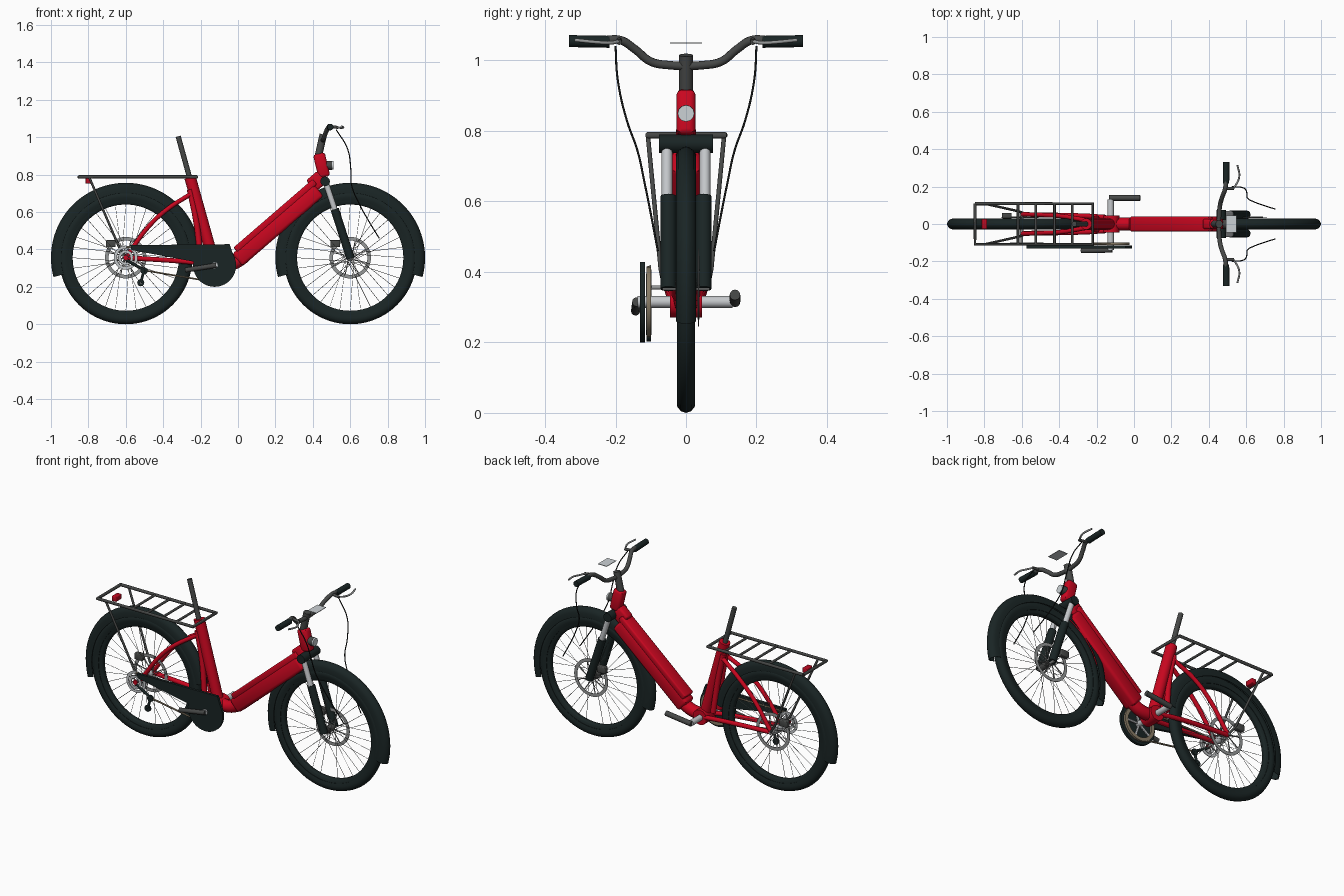
import bpy, bmesh, math
from math import cos, sin, pi, radians
from mathutils import Matrix

cube = bpy.data.objects.get("Cube")
if cube:
    bpy.data.objects.remove(cube, do_unlink=True)


def material(name, r, g, b):
    m = bpy.data.materials.new(name)
    m.use_nodes = True
    m.diffuse_color = (r, g, b, 1)
    m.node_tree.nodes["Principled BSDF"].inputs["Base Color"].default_value = (r, g, b, 1)
    return m


RED = material("frame red", .59, .002, .014)
RUBBER = material("dark rubber", .01, .018, .018)
GUN = material("gunmetal", .062, .065, .063)
BLACK = material("cable black", .008, .009, .009)
SILVER = material("silver", .56, .58, .6)
STEEL = material("spoke steel", .3, .31, .31)
BRONZE = material("chain bronze", .26, .21, .14)
LENS = material("lens grey", .6, .64, .66)
LAMP = material("tail lamp red", .5, .003, .015)
parts = []


def from_bm(name, bm, mat):
    bmesh.ops.recalc_face_normals(bm, faces=bm.faces)
    mesh = bpy.data.meshes.new(name)
    bm.to_mesh(mesh)
    bm.free()
    mesh.materials.append(mat)
    ob = bpy.data.objects.new(name, mesh)
    bpy.context.collection.objects.link(ob)
    parts.append(ob)
    return ob


def tubes(name, paths, r, mat, curved=False, res=4):
    """Round bars along one or more paths, joined in one mesh."""
    cu = bpy.data.curves.new(name, 'CURVE')
    cu.dimensions = '3D'
    cu.bevel_depth, cu.bevel_resolution = r, res
    cu.use_fill_caps = True
    cu.resolution_u = 6
    for path in paths:
        sp = cu.splines.new('BEZIER' if curved else 'POLY')
        pts = sp.bezier_points if curved else sp.points
        pts.add(len(path) - 1)
        for p, co in zip(pts, path):
            if curved:
                p.co = co
                p.handle_left_type = p.handle_right_type = 'AUTO'
            else:
                p.co = (*co, 1)
    tmp = bpy.data.objects.new(name + "_path", cu)
    bpy.context.collection.objects.link(tmp)
    bpy.context.view_layer.update()
    swept = tmp.evaluated_get(bpy.context.evaluated_depsgraph_get())
    bm = bmesh.new()
    bm.from_mesh(swept.to_mesh())
    swept.to_mesh_clear()
    bpy.data.objects.remove(tmp, do_unlink=True)
    bmesh.ops.remove_doubles(bm, verts=bm.verts, dist=.0001)
    for f in bm.faces:
        f.material_index = 0
    return from_bm(name, bm, mat)


def both(path):
    """A path and its mirror image across the centre plane."""
    return [path, [(x, -y, z) for x, y, z in path]]


def lathe(name, cx, cz, profile, mat, a0=0, a1=360, steps=64):
    """Sweep a closed (radius, y) profile about an axle along y."""
    bm = bmesh.new()
    full = a1 - a0 == 360
    rings = []
    for i in range(steps if full else steps + 1):
        a = radians(a0 + (a1 - a0) * i / steps)
        rings.append([bm.verts.new((cx + r * cos(a), y, cz + r * sin(a))) for r, y in profile])
    n = len(profile)
    for i in range(steps):
        p, q = rings[i], rings[(i + 1) % len(rings)]
        for j in range(n):
            k = (j + 1) % n
            bm.faces.new((p[j], p[k], q[k], q[j]))
    if not full:
        bm.faces.new(rings[0])
        bm.faces.new(rings[-1])
    return from_bm(name, bm, mat)


def ring(name, cx, cz, r0, r1, y, half, mat, steps=48):
    return lathe(name, cx, cz, [(r0, y - half), (r1, y - half), (r1, y + half), (r0, y + half)], mat, steps=steps)


def box(name, loc, size, mat, tilt=0, bevel=.004):
    bm = bmesh.new()
    bmesh.ops.create_cube(bm, size=1, matrix=Matrix.Diagonal((*size, 1)))
    if bevel:
        bmesh.ops.bevel(bm, geom=bm.edges[:], offset=bevel, segments=2, affect='EDGES', profile=.5)
    bm.transform(Matrix.Translation(loc) @ Matrix.Rotation(radians(-tilt), 4, 'Y'))
    return from_bm(name, bm, mat)


def arms(name, cx, cz, y, r0, r1, count, twist, r, mat):
    """Thin spokes between two radii of a disc."""
    paths = []
    for i in range(count):
        a = 2 * pi * i / count
        b = a + twist
        paths.append([(cx + r0 * cos(a), y, cz + r0 * sin(a)), (cx + r1 * cos(b), y, cz + r1 * sin(b))])
    tubes(name, paths, r, mat, res=1)


# Wheels, brakes and mudguards
AXLE = .356
tyre = [(.306, -.02), (.322, -.025), (.338, -.025), (.351, -.015), (.356, 0),
        (.351, .015), (.338, .025), (.322, .025), (.306, .02)]
rim = [(.284, -.01), (.29, -.016), (.31, -.018), (.31, .018), (.29, .016), (.284, .01)]
guard = [(.344, -.029), (.372, -.029), (.388, -.022), (.397, -.01), (.4, 0),
         (.397, .01), (.388, .022), (.372, .029), (.344, .029),
         (.344, .0265), (.371, .0265), (.385, .02), (.396, 0), (.385, -.02), (.371, -.0265), (.344, -.0265)]
for label, cx, start, hub in (("front", .6, -15, GUN), ("rear", -.6, 8, SILVER)):
    lathe(label + "_tyre", cx, AXLE, tyre, RUBBER, steps=80)
    lathe(label + "_rim", cx, AXLE, rim, RUBBER, steps=80)
    lathe(label + "_mudguard", cx, AXLE, guard, RUBBER, start, 195)
    spokes = []
    for i in range(32):
        a = 2 * pi * i / 32
        b = a + (1 if i % 4 < 2 else -1) * .95
        side = .028 if i % 2 else -.028
        spokes.append([(cx + .024 * cos(b), side, AXLE + .024 * sin(b)),
                       (cx + .288 * cos(a), 0, AXLE + .288 * sin(a))])
    tubes(label + "_spokes", spokes, .0013, STEEL, res=0)
    tubes(label + "_hub", [[(cx, -.03, AXLE), (cx, .03, AXLE)]], .02, hub)
    tubes(label + "_axle", [[(cx, -.066, AXLE), (cx, .066, AXLE)]], .009, STEEL)
    ring(label + "_brake_disc", cx, AXLE, .092, .111, .036, .0015, STEEL)
    arms(label + "_disc_arms", cx, AXLE, .036, .015, .094, 8, .5, .003, STEEL)
    box(label + "_caliper", (cx - .08, .045, AXLE + .075), (.052, .03, .038), GUN, 0)

# Main frame: deep down tube with a battery lid, bottom bend and seat tube
slope = 40.8
box("down_tube", (.213, 0, .53), (.575, .082, .086), RED, slope, .016)
box("battery_lid", (.199, 0, .579), (.56, .079, .036), RED, slope, .008)
tubes("bottom_bend", [[(.07, 0, .4), (.01, 0, .345), (-.05, 0, .318), (-.135, 0, .318)]], .035, RED, True)
tubes("bottom_bracket", [[(-.122, -.045, .315), (-.122, .045, .315)]], .045, RED)
tubes("seat_tube", [[(-.256, 0, .785), (-.13, 0, .335)]], .031, RED)
tubes("seat_tube_brace", both([(-.258, .016, .72), (-.225, .018, .56), (-.2, .03, .36)]), .016, RED, True)
box("head_tube", (.447, 0, .85), (.064, .053, .13), RED, 13.3, .014)
box("head_gusset", (.42, 0, .764), (.08, .056, .08), RED, slope, .012)
tubes("seat_stays", both([(-.255, .02, .695), (-.385, .042, .61), (-.48, .048, .52), (-.595, .052, .362)]),
      .012, RED, True)
tubes("chain_stays", both([(-.15, .036, .32), (-.26, .043, .333), (-.6, .05, .356)]), .013, RED, True)
tubes("seat_post", [[(-.255, 0, .77), (-.32, 0, 1.005)]], .014, GUN)

# Fork
tubes("fork_crown", [[(.466, -.076, .764), (.466, .076, .764)]], .026, RUBBER)
tubes("fork_upper_legs", both([(.468, .054, .762), (.53, .054, .575)]), .0155, SILVER)
tubes("fork_lower_legs", both([(.517, .05, .615), (.602, .05, .352)]), .0225, RUBBER)

# Headlight
tubes("headlight_housing", [[(.45, 0, .85), (.503, 0, .85)]], .024, GUN)
tubes("headlight_lens", [[(.503, 0, .85), (.51, 0, .85)]], .0235, LENS)

# Stem, handlebar, grips, levers, cables and display
tubes("stem", [[(.43, 0, .9), (.456, 0, 1.015)]], .02, GUN)
half_bar = [(.455, .05, .987), (.46, .1, .997), (.472, .145, 1.032), (.487, .187, 1.058), (.492, .23, 1.058)]
bar = [(x, -y, z) for x, y, z in reversed(half_bar)] + half_bar
tubes("handlebar", [bar], .012, GUN, True)
tubes("grips", both([(.492, .217, 1.053), (.494, .332, 1.055)]), .017, RUBBER)
tubes("lever_clamps", both([(.492, .19, 1.058), (.535, .19, 1.052)]), .008, GUN)
tubes("brake_levers", both([(.53, .19, 1.054), (.548, .215, 1.05), (.563, .255, 1.052), (.553, .315, 1.058)]),
      .005, STEEL, True)
tubes("brake_cables", both([(.525, .2, 1.04), (.585, .193, .94), (.603, .168, .83), (.607, .138, .745),
                            (.645, .117, .65), (.7, .097, .55), (.755, .08, .46)]), .003, BLACK, True)
box("display", (.52, 0, 1.05), (.058, .09, .003), LENS, 0, 0)

# Luggage rack with struts and tail lamp
corners = [(-.85, .109, .788), (-.22, .109, .788), (-.22, -.109, .788), (-.85, -.109, .788), (-.85, .109, .788)]
tubes("rack_frame", [corners], .009, GUN)
tubes("rack_slats", [[(x, -.11, .789), (x, .11, .789)] for x in (-.62, -.525, -.425, -.33)], .007, GUN)
tubes("rack_struts", both([(-.795, .108, .785), (-.635, .072, .41), (-.6, .062, .36)]), .0065, GUN)
box("tail_lamp", (-.8, 0, .767), (.03, .054, .03), LAMP)

# Drivetrain: chain case, chainring, chain, sprockets and derailleur
BX, BZ = -.125, .315
outline = [(-.575, .423), (-.045, .428)]
outline += [(BX + .115 * cos(radians(a)), BZ + .115 * sin(radians(a))) for a in range(30, -191, -10)]
outline.append((-.57, .397))
bm = bmesh.new()
face = bm.faces.new([bm.verts.new((x, -.131, z)) for x, z in outline])
ext = bmesh.ops.extrude_face_region(bm, geom=[face])
bmesh.ops.translate(bm, vec=(0, .015, 0), verts=[v for v in ext['geom'] if isinstance(v, bmesh.types.BMVert)])
from_bm("chain_case", bm, RUBBER)
ring("chainring", BX, BZ, .08, .1, -.106, .006, BRONZE)
arms("chainring_arms", BX, BZ, -.106, 0, .084, 5, 0, .007, SILVER)
tubes("chain", [[(BX, -.106, BZ - .097), (-.2, -.106, .238), (-.5, -.106, .288)],
                [(BX, -.106, BZ + .097), (-.6, -.106, .412)]], .005, BRONZE, res=1)
for i, (inner, outer) in enumerate(((.048, .064), (.026, .04))):
    ring("sprocket_%d" % (i + 1), -.6, AXLE, inner, outer, -.102 - .006 * i, .002, SILVER, 32)
arms("sprocket_arms", -.6, AXLE, -.102, .01, .052, 6, .3, .004, STEEL)
tubes("sprocket_axle", [[(-.6, -.06, AXLE), (-.6, -.108, AXLE)]], .006, STEEL)
tubes("rear_axle_nut", [[(-.6, -.106, AXLE), (-.6, -.114, AXLE)]], .014, RED)
tubes("derailleur", [[(-.598, -.106, .345), (-.53, -.106, .305), (-.502, -.106, .29), (-.52, -.106, .222)]],
      .008, RUBBER)
for label, x, z in (("upper", -.502, .285), ("lower", -.52, .222)):
    ring(label + "_pulley", x, z, .004, .019, -.106, .006, RUBBER, 16)

# Crank axle and arms
tubes("crank_axle", [[(BX, -.138, BZ), (BX, .132, BZ)]], .017, SILVER)
tubes("left_crank", [[(BX - .008, .139, BZ), (.033, .139, .335)]], .015, GUN)
tubes("right_crank", [[(BX + .008, -.14, BZ), (-.283, -.143, .289)]], .013, GUN)

# Smooth shading that keeps sharp edges
bpy.ops.object.select_all(action='DESELECT')
for ob in parts:
    ob.select_set(True)
bpy.context.view_layer.objects.active = parts[0]
bpy.ops.object.shade_smooth_by_angle(angle=radians(46))
